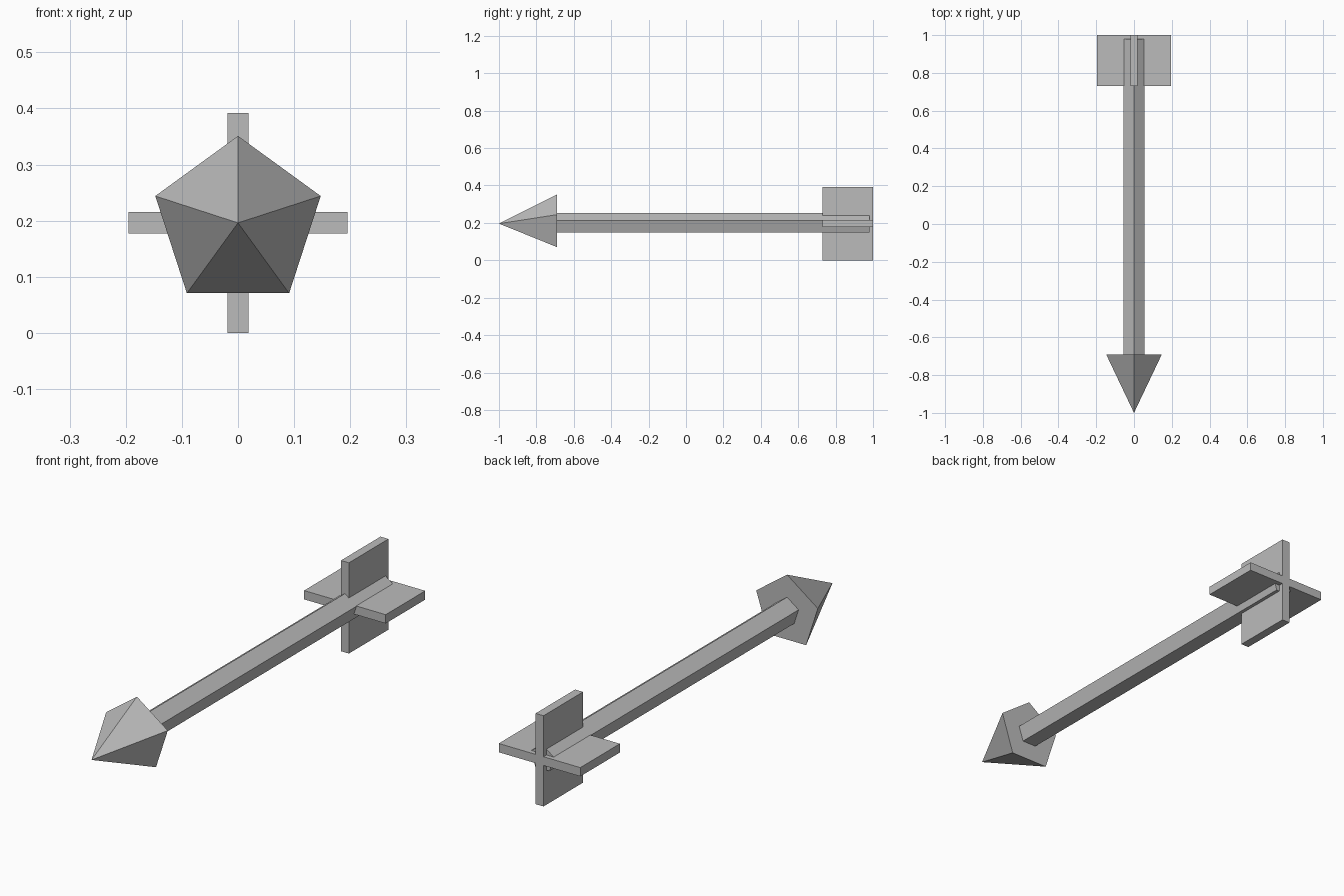
import bpy
from math import pi

if "Cube" in bpy.data.objects:
    bpy.data.objects.remove(bpy.data.objects["Cube"], do_unlink=True)

AXIS_Z = 0.196   # height of the arrow's centre line

grey = bpy.data.materials.new("plain grey")
grey.use_nodes = True
grey.diffuse_color = (0.5, 0.5, 0.5, 1)
grey.node_tree.nodes["Principled BSDF"].inputs["Base Color"].default_value = (0.5, 0.5, 0.5, 1)


def finish(name):
    obj = bpy.context.object
    obj.name = obj.data.name = name
    obj.data.materials.append(grey)
    return obj


def five_sided(name, r_back, r_front, y_front, y_back):
    """Pentagonal cone or prism along y, with one corner pointing up."""
    bpy.ops.mesh.primitive_cone_add(
        vertices=5, radius1=r_back, radius2=r_front, depth=y_back - y_front,
        location=(0, (y_front + y_back) / 2, AXIS_Z), rotation=(pi / 2, 0, 0))
    return finish(name)


def fin(name, width, height):
    bpy.ops.mesh.primitive_cube_add(size=1, location=(0, 0.865, AXIS_Z))
    obj = finish(name)
    obj.scale = (width, 0.27, height)
    return obj


# Pointed head and shaft
five_sided("arrow_head", 0.155, 0, -1.0, -0.69)
five_sided("shaft", 0.058, 0.058, -0.69, 0.98)

# Crossed tail fins
fin("horizontal_fin", 0.39, 0.038)
fin("vertical_fin", 0.038, 0.392)
